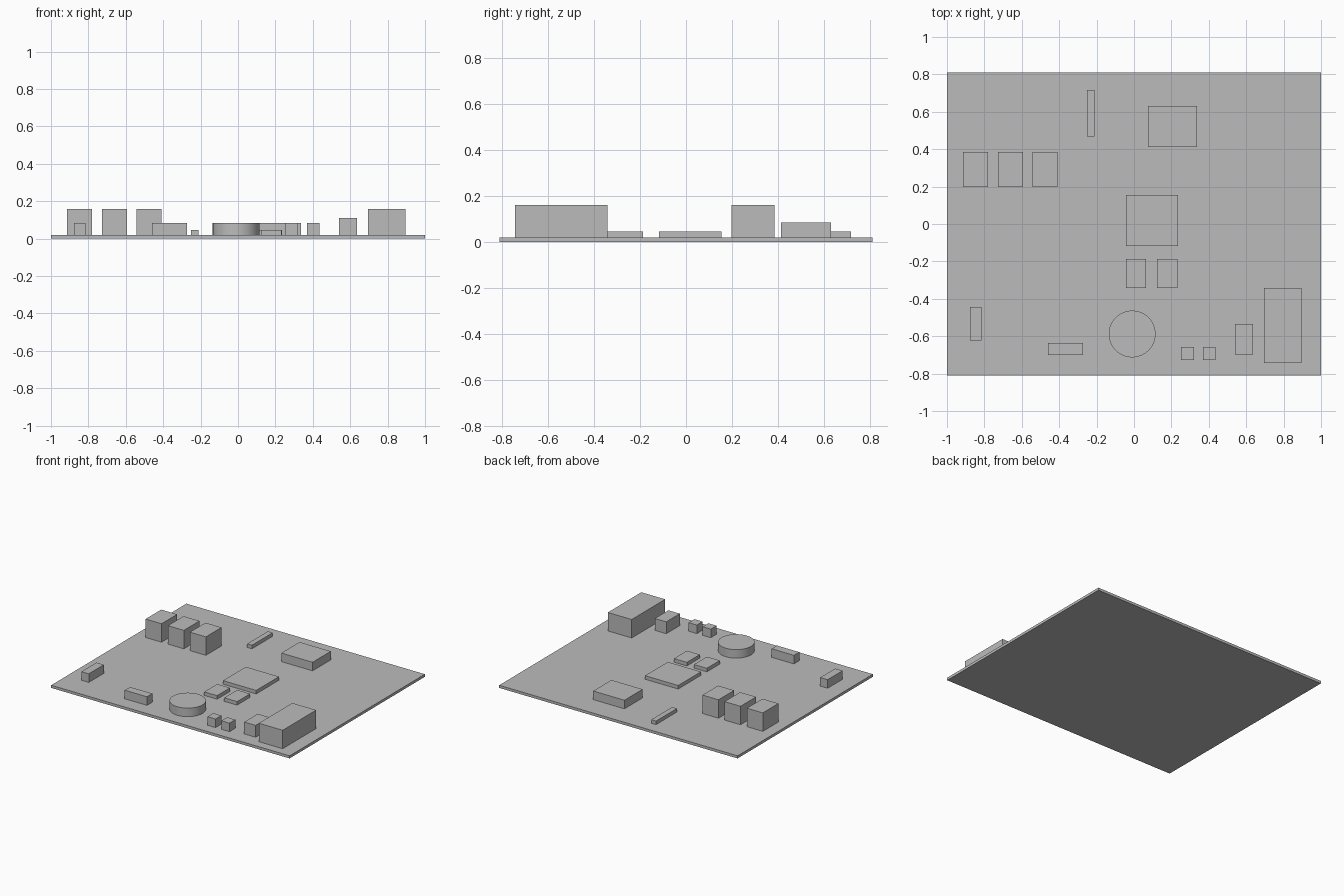
import bpy

cube = bpy.data.objects.get("Cube")
if cube:
    bpy.data.objects.remove(cube, do_unlink=True)

grey = bpy.data.materials.new("plain grey")
grey.use_nodes = True
colour = (0.5, 0.5, 0.5, 1)
grey.diffuse_color = colour
grey.node_tree.nodes["Principled BSDF"].inputs["Base Color"].default_value = colour

BOARD_TOP = 0.02
LOW, MID, TALL = 0.047, 0.085, 0.16


def block(name, x0, x1, y0, y1, top, bottom=BOARD_TOP):
    """Box given by its extents."""
    bpy.ops.mesh.primitive_cube_add(
        size=1, location=((x0 + x1) / 2, (y0 + y1) / 2, (bottom + top) / 2))
    ob = bpy.context.object
    ob.name = name
    ob.scale = (x1 - x0, y1 - y0, top - bottom)
    bpy.ops.object.transform_apply(location=False, rotation=False, scale=True)
    ob.data.materials.append(grey)


# Circuit board
block("board", -1, 1, -0.81, 0.81, BOARD_TOP, 0)

# Row of three tall sockets at the back right
for i, x in enumerate((-0.847, -0.66, -0.475)):
    block(f"tall_socket_{i + 1}", x - 0.067, x + 0.067, 0.198, 0.385, TALL)

# Main chips
block("processor", -0.043, 0.235, -0.118, 0.155, LOW)
for i, x in enumerate((0.01, 0.178)):
    block(f"memory_chip_{i + 1}", x - 0.054, x + 0.054, -0.342, -0.187, LOW)
block("rear_module", 0.075, 0.337, 0.412, 0.63, MID)
block("rear_strip", -0.25, -0.21, 0.467, 0.716, LOW)

# Connectors along the front edge
block("side_connector", -0.877, -0.815, -0.624, -0.444, MID)
block("front_connector", -0.46, -0.273, -0.70, -0.636, MID)
for i, x in enumerate((0.286, 0.403)):
    block(f"button_{i + 1}", x - 0.034, x + 0.034, -0.726, -0.657, MID)
block("small_port", 0.54, 0.636, -0.697, -0.535, 0.11)
block("large_port", 0.695, 0.895, -0.743, -0.342, TALL)

# Round coin battery
bpy.ops.mesh.primitive_cylinder_add(
    vertices=64, radius=0.125, depth=MID - BOARD_TOP,
    location=(-0.01, -0.588, (MID + BOARD_TOP) / 2))
battery = bpy.context.object
battery.name = "round_battery"
battery.data.materials.append(grey)
bpy.ops.object.shade_smooth_by_angle()
